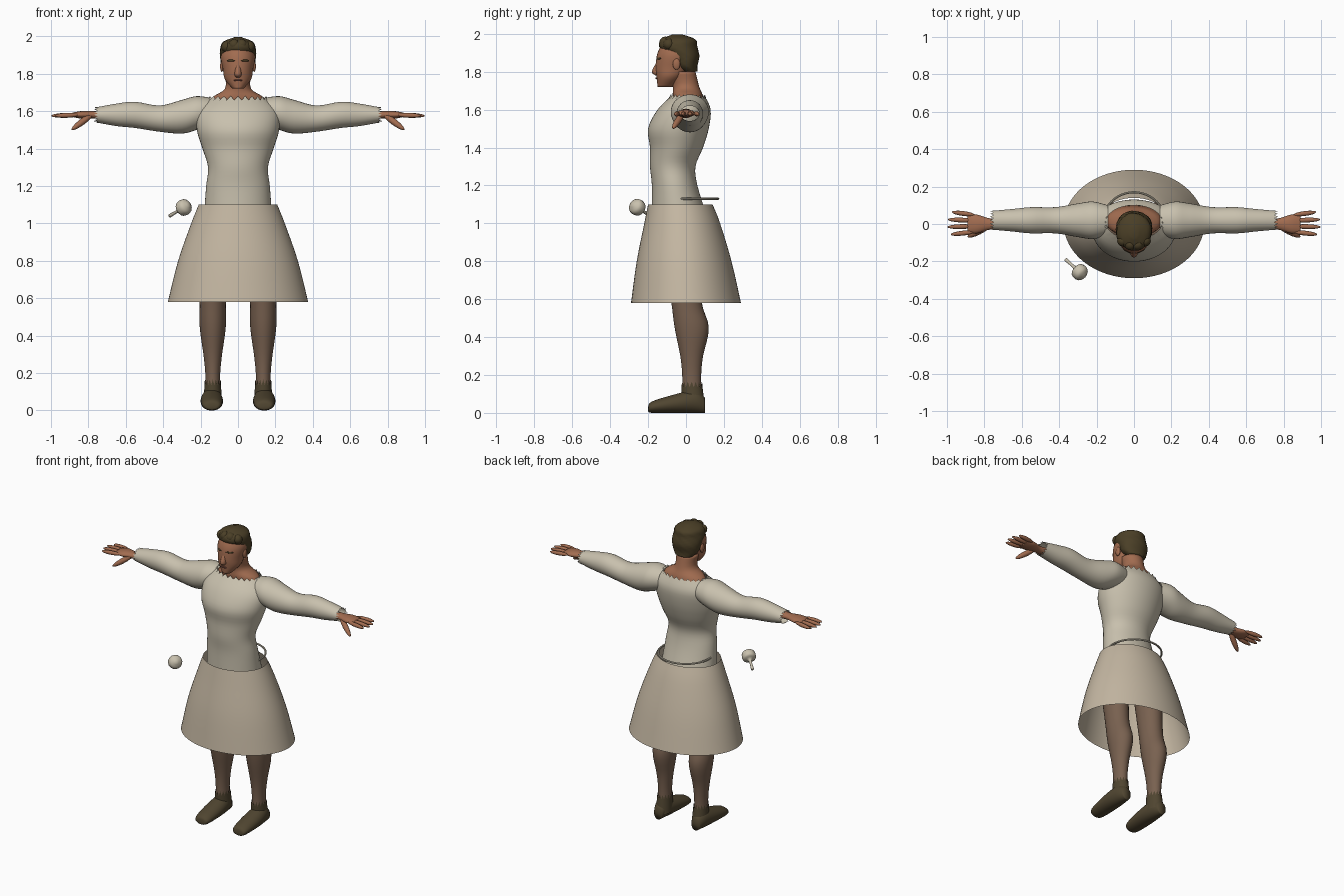
import bpy, bmesh
from math import sin, cos, pi
from mathutils import Vector

cube = bpy.data.objects.get("Cube")
if cube:
    bpy.data.objects.remove(cube, do_unlink=True)


def material(name, *rgb):
    mat = bpy.data.materials.new(name)
    mat.use_nodes = True
    mat.diffuse_color = (*rgb, 1)
    bsdf = next(node for node in mat.node_tree.nodes if node.type == 'BSDF_PRINCIPLED')
    bsdf.inputs["Base Color"].default_value = (*rgb, 1)
    return mat


LINEN = material("cream linen", .58, .53, .42)
CLOTH = material("tan cloth", .55, .47, .36)
SKIN = material("skin", .36, .15, .08)
HOSE = material("brown hose", .19, .12, .08)
HAIR = material("dark hair", .07, .05, .02)
LEATHER = material("brown leather", .08, .06, .03)
DARK = material("eye dark", .02, .01, .01)
LIPS = material("lips", .19, .07, .05)


def finish(name, bm, mat, mirror):
    """Turn a bmesh into a smooth-shaded object, optionally mirrored across x."""
    bmesh.ops.recalc_face_normals(bm, faces=bm.faces)
    for face in bm.faces:
        face.smooth = True
    mesh = bpy.data.meshes.new(name)
    bm.to_mesh(mesh)
    bm.free()
    mesh.materials.append(mat)
    ob = bpy.data.objects.new(name, mesh)
    bpy.context.collection.objects.link(ob)
    if mirror:
        ob.modifiers.new("Mirror", 'MIRROR')
    return ob


def smooth_sections(sections, steps=4):
    """Catmull-Rom interpolation through the given sections."""
    last = len(sections) - 1
    result = []
    for i in range(last):
        around = [sections[max(0, min(last, i + k))] for k in (-1, 0, 1, 2)]
        for step in range(steps):
            t = step / steps
            result.append([b + t / 2 * (c - a + t * (2*a - 5*b + 4*c - d + t * (3*(b - c) + d - a)))
                           for a, b, c, d in zip(*around)])
    return result + [sections[last]]


def loft(name, mat, sections, axis='z', side=0, n=32, capped=True,
         mirror=False, jag=0, wave=0):
    """Elliptical tube; sections are (position on axis, centre, width radius, depth radius)."""
    bm = bmesh.new()
    rows = []
    rings = smooth_sections(sections)
    for k, (pos, centre, wide, deep) in enumerate(rings):
        row = []
        for i in range(n):
            angle = 2 * pi * i / n
            swell = 1 + wave * sin(7 * angle + k) * cos(k + 3 * angle)
            u = side + wide * swell * cos(angle)
            v = centre + deep * swell * sin(angle)
            # A zigzag on the last ring gives the ragged hems
            p = pos + (jag * (-1) ** i if k == len(rings) - 1 else 0)
            row.append(bm.verts.new({'x': (p, u, v), 'y': (u, p, v), 'z': (u, v, p)}[axis]))
        rows.append(row)
    for low, high in zip(rows, rows[1:]):
        for i in range(n):
            bm.faces.new((low[i - 1], low[i], high[i], high[i - 1]))
    if capped:
        bm.faces.new(rows[0])
        bm.faces.new(rows[-1])
    return finish(name, bm, mat, mirror)


def blob(name, mat, centre, size, aim=(1, 0, 0), mirror=False):
    """Ellipsoid whose local x axis points along aim."""
    bm = bmesh.new()
    bmesh.ops.create_uvsphere(bm, u_segments=16, v_segments=10, radius=1)
    bmesh.ops.scale(bm, vec=size, verts=bm.verts)
    turn = Vector(aim).to_track_quat('X', 'Z')
    for vert in bm.verts:
        vert.co = turn @ vert.co + Vector(centre)
    return finish(name, bm, mat, mirror)


def finger(name, base, tip, thickness):
    base, tip = Vector(base), Vector(tip)
    aim = tip - base
    blob(name, SKIN, (base + tip) / 2, (aim.length / 2, thickness, thickness), aim, True)


# Tunic body and sleeves
loft("tunic_body", LINEN, [
    (1.07, -.04, .18, .14), (1.2, -.06, .17, .12), (1.3, -.07, .16, .12), (1.4, -.05, .19, .14),
    (1.5, -.04, .22, .16), (1.6, -.01, .22, .14), (1.67, .01, .15, .09)],
    n=48, capped=False, jag=.01)
loft("sleeves", LINEN, [
    (.14, 1.6, .08, .07), (.22, 1.59, .1, .09), (.3, 1.57, .09, .09), (.42, 1.56, .07, .07),
    (.55, 1.58, .07, .07), (.65, 1.58, .06, .06), (.76, 1.58, .05, .04)],
    axis='x', side=.02, capped=False, mirror=True, jag=.01)

# Skirt and thin belt hoop
loft("skirt", CLOTH, [
    (.58, 0, .375, .29), (.8, -.01, .32, .25), (1, -.02, .25, .2), (1.1, -.03, .21, .17)],
    n=64, capped=False)
bpy.ops.mesh.primitive_torus_add(major_radius=.17, minor_radius=.006, minor_segments=8,
                                 location=(0, 0, 1.13))
hoop = bpy.context.object
hoop.name = "belt_hoop"
hoop.data.materials.append(LINEN)
bpy.ops.object.shade_smooth_by_angle()

# Legs and shoes
loft("legs", HOSE, [
    (.1, .03, .04, .05), (.2, .03, .04, .05), (.3, .03, .05, .06), (.45, .03, .07, .09),
    (.6, 0, .07, .08), (.9, -.03, .08, .1)], side=.135, mirror=True)
loft("shoes", LEATHER, [
    (-.2, .02, .02, .01), (-.18, .03, .05, .03), (-.05, .05, .06, .05), (.05, .06, .05, .06),
    (.1, .04, .03, .04)], axis='y', side=.14, mirror=True)
loft("shoe_cuffs", LEATHER, [(.04, .04, .05, .06), (.15, .03, .043, .055)],
     side=.135, capped=False, mirror=True, jag=.015)

# Hands: palm, four spread fingers and a lowered thumb
loft("palms", SKIN, [
    (.7, 1.58, .035, .025), (.77, 1.58, .03, .02), (.84, 1.58, .05, .02), (.89, 1.58, .045, .01)],
    axis='x', n=16, mirror=True)
for i, name in enumerate(("index", "middle", "ring", "little")):
    spread = i - 1.4
    finger(name + "_fingers", (.85, .03 * spread, 1.58),
           (1 - .01 * spread ** 2, .04 * spread, 1.575), .013)
finger("thumbs", (.77, -.01, 1.59), (.89, -.07, 1.5), .017)

# Neck and head
loft("neck", SKIN, [
    (1.6, .02, .16, .08), (1.67, .01, .14, .08), (1.72, 0, .07, .07), (1.8, -.02, .07, .07)])
loft("head", SKIN, [
    (1.72, -.11, .03, .04), (1.77, -.085, .07, .07), (1.82, -.07, .08, .09),
    (1.9, -.05, .09, .1), (1.97, -.05, .05, .06)])
loft("nose", SKIN, [(1.78, -.15, .01, .01), (1.8, -.15, .02, .03), (1.86, -.14, .01, .01)], n=12)
blob("ears", SKIN, (.086, -.05, 1.84), (.01, .02, .03), mirror=True)
blob("eyebrows", HAIR, (.038, -.144, 1.87), (.024, .005, .006), (2, 1, 0), True)
blob("eyes", DARK, (.036, -.142, 1.85), (.014, .005, .006), (2, 1, 0), True)
blob("mouth", LIPS, (0, -.155, 1.765), (.024, .006, .005))

# Hair cap with locks over the forehead
loft("hair", HAIR, [
    (1.8, .02, .06, .04), (1.83, 0, .085, .06), (1.88, -.01, .095, .08), (1.93, -.04, .095, .1),
    (1.97, -.04, .08, .09), (1.995, -.045, .02, .03)], n=48, wave=.03)
for i in range(4):
    x = .04 * (i - 1.5)
    blob("forelock_%d" % (i + 1), HAIR, (x, abs(x) / 2 - .12, 1.96 - abs(x) / 4), (.03, .03, .03))

# Loose knobbed peg floating beside the hip
peg = loft("knobbed_peg", LINEN, [
    (0, 0, .01, .01), (.07, 0, .01, .01), (.09, 0, .04, .04), (.13, 0, .04, .04),
    (.15, 0, .01, .01)], n=16)
peg.location = (-.365, -.19, 1.04)
peg.rotation_mode = 'QUATERNION'
peg.rotation_quaternion = Vector((.1, -.09, .06)).to_track_quat('Z', 'Y')
